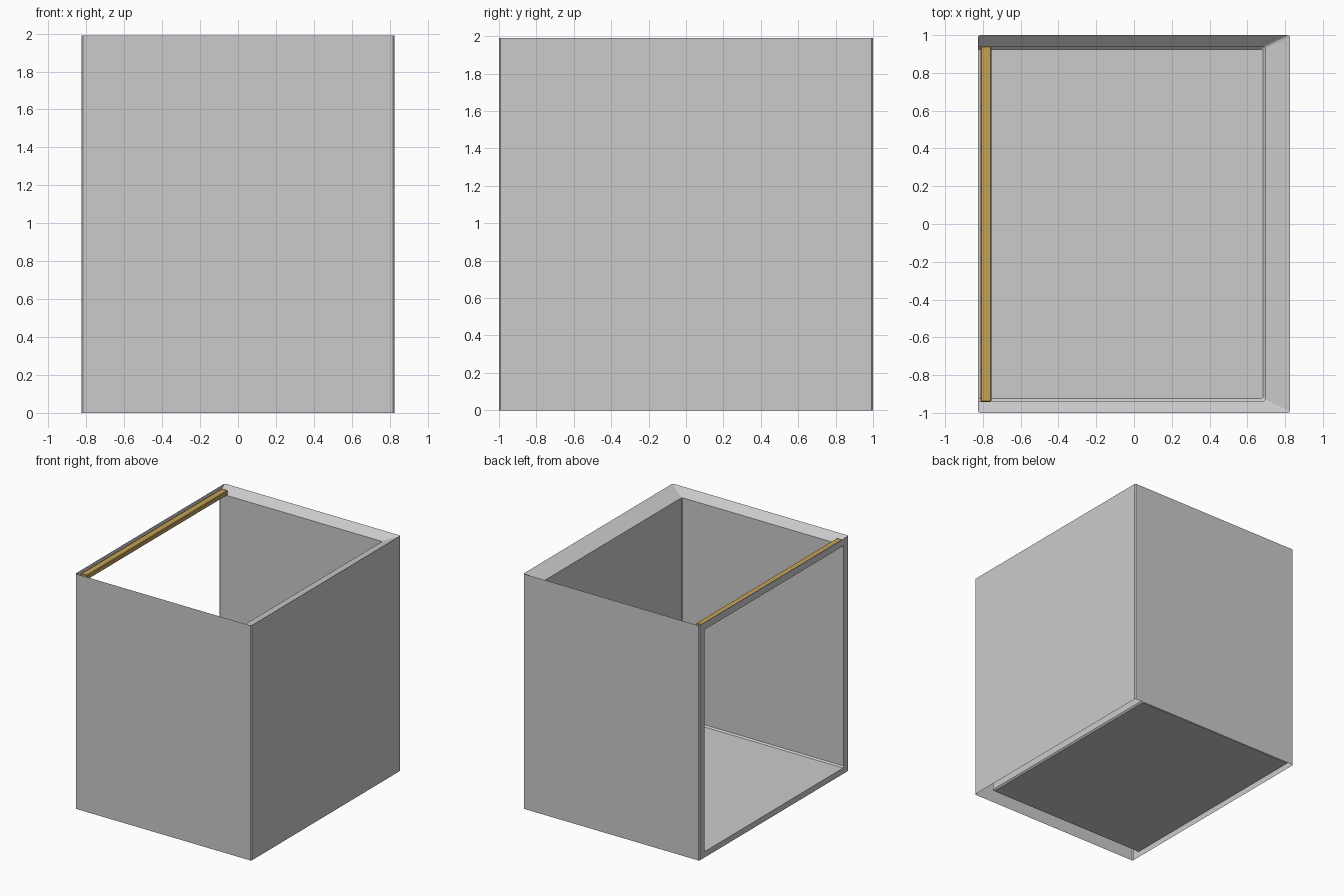
import bpy, bmesh

if "Cube" in bpy.data.objects:
    bpy.data.objects.remove(bpy.data.objects["Cube"])

X, Y, H = 0.825, 1.0, 1.99            # outer half sizes and height
IX, IY, LIP, FLOOR = 0.695, 0.937, 1.93, 0.05
C = 0.008                             # small edge chamfer


def finish(name, bm):
    mesh = bpy.data.meshes.new(name)
    bm.to_mesh(mesh)
    bm.free()
    ob = bpy.data.objects.new(name, mesh)
    bpy.context.collection.objects.link(ob)
    return ob


def u_path(right, half, left_c):
    """Plan outline of the three walls, open towards -x."""
    side = [(-X, half - left_c), (-X + C, half), (right - C, half), (right, half - C)]
    return [(x, -y) for x, y in side] + side[::-1]


# Three-sided shell: outer wall, sloping top lip, inner liner and floor
bm = bmesh.new()
outer, inner = u_path(X, Y, C), u_path(IX, IY, 0)
base = u_path(IX - 0.012, IY - 0.012, 0)
levels = [(outer, 0), (outer, H), (inner, LIP), (inner, FLOOR + 0.012), (base, FLOOR)]
rings = [[bm.verts.new((x, y, z)) for x, y in path] for path, z in levels]
for a, b in zip(rings, rings[1:]):
    for i in range(len(a) - 1):
        bm.faces.new((a[i + 1], a[i], b[i], b[i + 1]))
bm.faces.new(rings[-1])
bmesh.ops.recalc_face_normals(bm, faces=bm.faces)
if max(bm.faces, key=lambda f: f.calc_center_median().x).normal.x < 0:
    bmesh.ops.reverse_faces(bm, faces=bm.faces)
finish("open_box_shell", bm)

# Flat frame around the open left side
bm = bmesh.new()


def rect(w, z0, z1):
    return [bm.verts.new((-X, y, z)) for y, z in ((w, z0), (-w, z0), (-w, z1), (w, z1))]


a, b = rect(Y - C, 0, H), rect(IY - 0.005, FLOOR, LIP)
for i in range(4):
    j = (i + 1) % 4
    bm.faces.new((a[j], a[i], b[i], b[j]))
bmesh.ops.recalc_face_normals(bm, faces=bm.faces)
if next(iter(bm.faces)).normal.x > 0:
    bmesh.ops.reverse_faces(bm, faces=bm.faces)
finish("side_opening_frame", bm)

# Coloured rail behind the top of the frame
bm = bmesh.new()
bmesh.ops.create_cube(bm, size=1)
for v in bm.verts:
    v.co.x = v.co.x * 0.058 - 0.784
    v.co.y *= 1.885
    v.co.z = v.co.z * 0.04 + 1.953
rail = finish("top_rail", bm)
bev = rail.modifiers.new("edge", "BEVEL")
bev.width, bev.segments = 0.005, 1
mat = bpy.data.materials.new("rail_ochre")
mat.diffuse_color = (0.55, 0.36, 0.1, 1)
mat.use_nodes = True
mat.node_tree.nodes["Principled BSDF"].inputs["Base Color"].default_value = mat.diffuse_color
rail.data.materials.append(mat)
